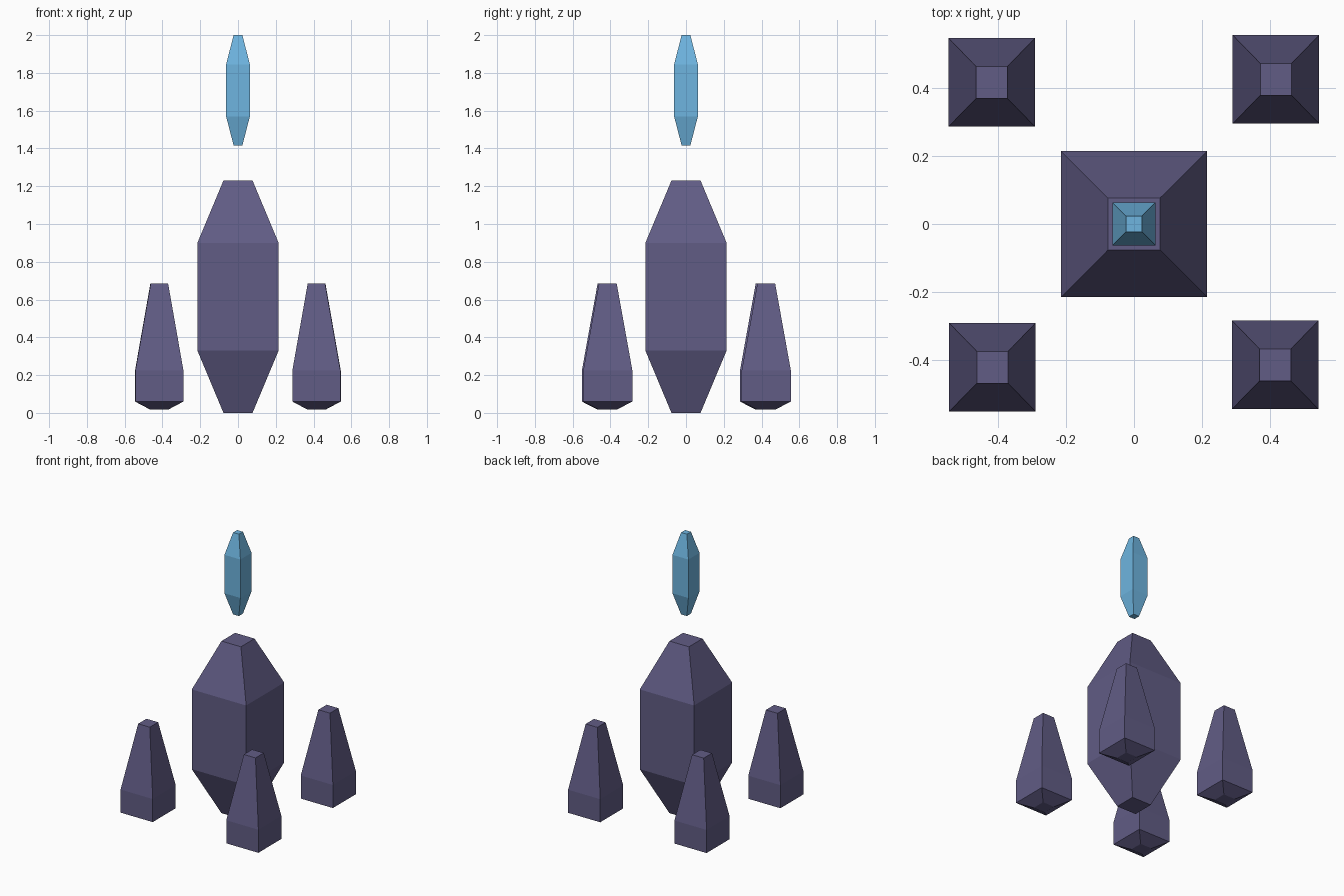
import bpy, bmesh

if "Cube" in bpy.data.objects:
    bpy.data.objects.remove(bpy.data.objects["Cube"])


def material(name, srgb):
    mat = bpy.data.materials.new(name)
    lin = [((c / 255 + 0.055) / 1.055) ** 2.4 for c in srgb]
    mat.diffuse_color = (*lin, 1)
    mat.use_nodes = True
    mat.node_tree.nodes["Principled BSDF"].inputs["Base Color"].default_value = mat.diffuse_color
    return mat


stone = material("purple stone", (97, 92, 133))
glow = material("blue crystal", (110, 181, 224))


def square_spindle(name, mat, rings, center=(0, 0)):
    """Four-sided solid from (z, half width, half depth) rings, bottom to top."""
    bm = bmesh.new()
    loops = [[bm.verts.new((sx * w, sy * d, z))
              for sx, sy in ((-1, -1), (1, -1), (1, 1), (-1, 1))]
             for z, w, d in rings]
    bm.faces.new(loops[0][::-1])
    bm.faces.new(loops[-1])
    for low, high in zip(loops, loops[1:]):
        for i in range(4):
            j = (i + 1) % 4
            bm.faces.new((low[i], low[j], high[j], high[i]))
    mesh = bpy.data.meshes.new(name)
    bm.to_mesh(mesh)
    bm.free()
    mesh.materials.append(mat)
    obj = bpy.data.objects.new(name, mesh)
    obj.location = (*center, 0)
    bpy.context.collection.objects.link(obj)
    return obj


# Central obelisk, tapered at both ends
square_spindle("central_obelisk", stone,
               [(0, 0.077, 0.077), (0.33, 0.215, 0.215),
                (0.90, 0.215, 0.215), (1.23, 0.077, 0.077)])

# Floating crystal above it
square_spindle("floating_crystal", glow,
               [(1.415, 0.023, 0.023), (1.57, 0.063, 0.063),
                (1.845, 0.063, 0.063), (2.0, 0.023, 0.023)])

# Four small corner pylons, placed slightly unevenly
corners = {"back_left": (-0.418, 0.416), "back_right": (0.417, 0.425),
           "front_left": (-0.416, -0.421), "front_right": (0.415, -0.414)}
for corner, center in corners.items():
    square_spindle(corner + "_pylon", stone,
                   [(0.017, 0.046, 0.047), (0.06, 0.127, 0.13),
                    (0.225, 0.127, 0.13), (0.685, 0.046, 0.047)], center)
